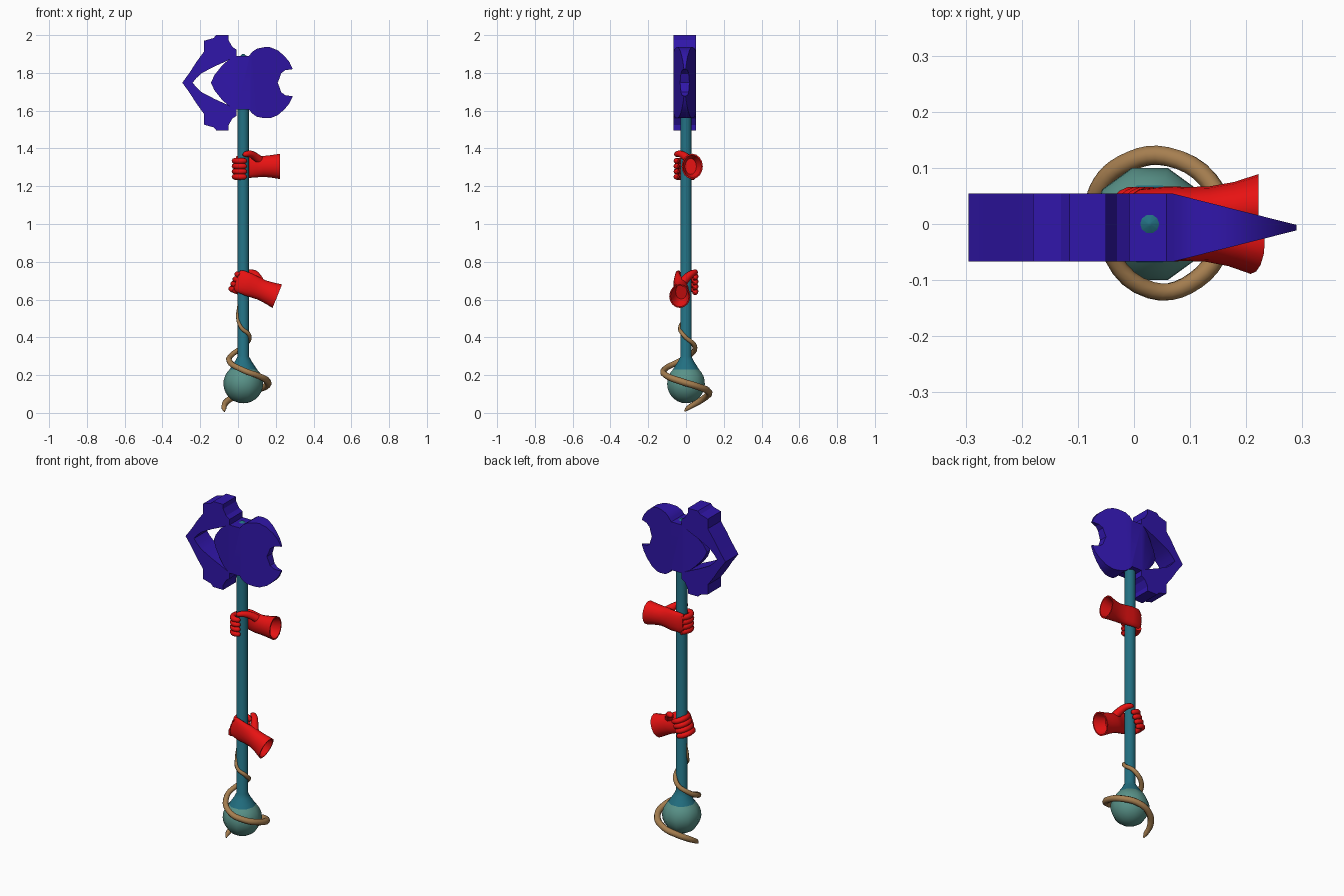
import bpy, bmesh
from math import sin, cos, pi, radians
from mathutils import Matrix, Vector

if "Cube" in bpy.data.objects:
    bpy.data.objects.remove(bpy.data.objects["Cube"])


def material(name, rgb):
    m = bpy.data.materials.new(name)
    m.diffuse_color = (*rgb, 1)
    m.use_nodes = True
    m.node_tree.nodes["Principled BSDF"].inputs["Base Color"].default_value = m.diffuse_color
    return m


INDIGO = material("indigo", (0.03, 0.008, 0.40))
TEAL = material("teal", (0.016, 0.16, 0.22))
SAGE = material("sage", (0.10, 0.29, 0.25))
RED = material("red", (0.80, 0.006, 0.006))
BROWN = material("brown", (0.38, 0.21, 0.08))


def finish(obj, mat, angle=40):
    obj.data.materials.clear()
    obj.data.materials.append(mat)
    bpy.ops.object.select_all(action='DESELECT')
    obj.select_set(True)
    bpy.context.view_layer.objects.active = obj
    if angle:
        bpy.ops.object.shade_smooth_by_angle(angle=radians(angle))
    return obj


def from_bmesh(name, bm):
    bmesh.ops.recalc_face_normals(bm, faces=bm.faces)
    me = bpy.data.meshes.new(name)
    bm.to_mesh(me)
    bm.free()
    obj = bpy.data.objects.new(name, me)
    bpy.context.collection.objects.link(obj)
    return obj


def loft(name, rings):
    """Skin a list of point rings and cap both ends."""
    bm = bmesh.new()
    loops = [[bm.verts.new(p) for p in ring] for ring in rings]
    n = len(loops[0])
    for a, b in zip(loops, loops[1:]):
        for i in range(n):
            j = (i + 1) % n
            bm.faces.new((a[i], a[j], b[j], b[i]))
    bm.faces.new(loops[0])
    bm.faces.new(loops[-1])
    return from_bmesh(name, bm)


def lathe(name, profile, mat, n=10):
    rings = [[(0.028 + r * cos(2 * pi * i / n), r * sin(2 * pi * i / n), z)
              for i in range(n)] for r, z in profile]
    return finish(loft(name, rings), mat)


def tube(name, pts, mat, res=3):
    """Smooth tube through (x, y, z, radius) points."""
    cu = bpy.data.curves.new(name, 'CURVE')
    cu.dimensions = '3D'
    cu.bevel_depth = 1.0
    cu.bevel_resolution = 2
    cu.use_fill_caps = True
    cu.resolution_u = res
    sp = cu.splines.new('BEZIER')
    sp.bezier_points.add(len(pts) - 1)
    for bp, (x, y, z, r) in zip(sp.bezier_points, pts):
        bp.co = (x, y, z)
        bp.radius = r
        bp.handle_left_type = bp.handle_right_type = 'AUTO'
    obj = bpy.data.objects.new(name, cu)
    bpy.context.collection.objects.link(obj)
    bpy.ops.object.select_all(action='DESELECT')
    obj.select_set(True)
    bpy.context.view_layer.objects.active = obj
    bpy.ops.object.convert(target='MESH')
    return finish(bpy.context.view_layer.objects.active, mat, 50)


def plate(name, half, tapers=()):
    """Mirrored (x, dz) outline extruded in y, then thinned towards the tapers."""
    outline = half + [(x, -z) for x, z in reversed(half) if z > 0]
    bm = bmesh.new()
    face = bm.faces.new([bm.verts.new((x, -0.0605, z)) for x, z in outline])
    ext = bmesh.ops.extrude_face_region(bm, geom=[face])
    top = [g for g in ext['geom'] if isinstance(g, bmesh.types.BMVert)]
    bmesh.ops.translate(bm, verts=top, vec=(0, 0.121, 0))
    for start, end, thin in tapers:
        bmesh.ops.bisect_plane(bm, geom=bm.verts[:] + bm.edges[:] + bm.faces[:],
                               plane_co=(start, 0, 0), plane_no=(1, 0, 0))
        for v in bm.verts:
            t = (v.co.x - start) / (end - start)
            if t > 0:
                v.co.y *= 1 + (thin - 1) * min(t, 1)
    bmesh.ops.translate(bm, verts=bm.verts, vec=(0, -0.0065, 1.748))
    return finish(from_bmesh(name, bm), INDIGO, 25)


# Shaft with flared foot, and the ball pommel
lathe("shaft", [(0.074, 0.228), (0.06, 0.25), (0.043, 0.275), (0.03, 0.30),
                (0.03, 1.88), (0.004, 1.9)], TEAL)
lathe("pommel", [(0.104 * sin(a) + 0.001, 0.155 - 0.104 * cos(a))
                 for a in [k * 0.762 * pi / 11 for k in range(12)]], SAGE)

# Axe blade with thinned cutting edge
plate("blade", [(-0.143, 0), (-0.125, 0.04), (-0.085, 0.09), (-0.05, 0.122), (-0.008, 0.15),
                (-0.008, 0.142), (0.058, 0.142), (0.075, 0.163), (0.10, 0.18), (0.14, 0.188),
                (0.17, 0.188), (0.21, 0.172), (0.245, 0.142), (0.272, 0.11), (0.29, 0.072),
                (0.25, 0.066), (0.228, 0.05), (0.22, 0.025), (0.21, 0)],
      [(0.07, 0.292, 0.07), (-0.02, -0.143, 0.25)])

# Notched crescent at the back of the head
plate("back_crescent", [(-0.295, 0), (-0.255, 0.055), (-0.22, 0.11), (-0.18, 0.165),
                        (-0.18, 0.222), (-0.13, 0.236), (-0.115, 0.252), (-0.05, 0.252),
                        (-0.05, 0.225), (-0.03, 0.19), (-0.008, 0.175), (-0.008, 0.14),
                        (-0.06, 0.115), (-0.12, 0.088), (-0.19, 0.052), (-0.22, 0.025),
                        (-0.24, 0)])

# Vine spiralling down the shaft and round the ball
tube("vine", [(0.0, -0.005, 0.575, 0.003), (-0.002, -0.012, 0.50, 0.008),
              (0.018, -0.032, 0.45, 0.010), (0.06, -0.012, 0.41, 0.011),
              (0.03, 0.045, 0.355, 0.013), (-0.035, 0.02, 0.305, 0.014),
              (-0.045, -0.04, 0.272, 0.015), (0.03, -0.118, 0.225, 0.016),
              (0.11, -0.10, 0.195, 0.017), (0.155, -0.03, 0.168, 0.018),
              (0.145, 0.06, 0.14, 0.018), (0.06, 0.12, 0.112, 0.018),
              (-0.02, 0.105, 0.085, 0.018), (-0.064, 0.06, 0.055, 0.017),
              (-0.074, 0.01, 0.025, 0.013), (-0.072, -0.008, 0.008, 0.004)], BROWN, 5)


def glove(name, matrix):
    # Hollow cuff, wrist and palm: (x, y centre, y radius, z radius)
    sections = [(0.13, 0.025, 0.03, 0.042), (0.193, 0.033, 0.049, 0.060),
                (0.193, 0.033, 0.056, 0.067), (0.15, 0.029, 0.046, 0.060),
                (0.105, 0.026, 0.041, 0.055), (0.07, 0.03, 0.036, 0.058),
                (0.03, 0.042, 0.025, 0.061), (-0.02, 0.044, 0.018, 0.060),
                (-0.04, 0.036, 0.012, 0.052)]
    n = 16
    parts = [finish(loft(name, [[(x, yc + ry * cos(2 * pi * i / n), rz * sin(2 * pi * i / n))
                                 for i in range(n)] for x, yc, ry, rz in sections]), RED, 50)]
    # Four fingers curled round the shaft
    for k in range(4):
        z = 0.029 - 0.028 * k
        parts.append(tube("finger", [(-0.025, 0.042, z, 0.016), (-0.044, 0.01, z, 0.016),
                                     (-0.042, -0.03, z, 0.016), (-0.018, -0.05, z, 0.016),
                                     (0.008, -0.046, z, 0.014), (0.016, -0.042, z, 0.006)], RED))
    # Thumb crossing above the fingers
    parts.append(tube("thumb", [(0.09, 0.02, 0.03, 0.024), (0.06, -0.005, 0.053, 0.022),
                                (0.035, -0.032, 0.066, 0.018), (0.01, -0.05, 0.064, 0.015),
                                (-0.003, -0.053, 0.06, 0.006)], RED))
    for p in parts:
        p.data.transform(matrix)
        if matrix.determinant() < 0:
            p.data.flip_normals()
    bpy.ops.object.select_all(action='DESELECT')
    for p in parts:
        p.select_set(True)
    bpy.context.view_layer.objects.active = parts[0]
    bpy.ops.object.join()


glove("upper_glove", Matrix.Translation((0.029, 0, 1.305)))
glove("lower_glove", Matrix.Translation((0.029, 0, 0.69)) @ Matrix.Rotation(radians(22), 4, 'Y')
      @ Matrix.Diagonal((1, -1, 1, 1)))
